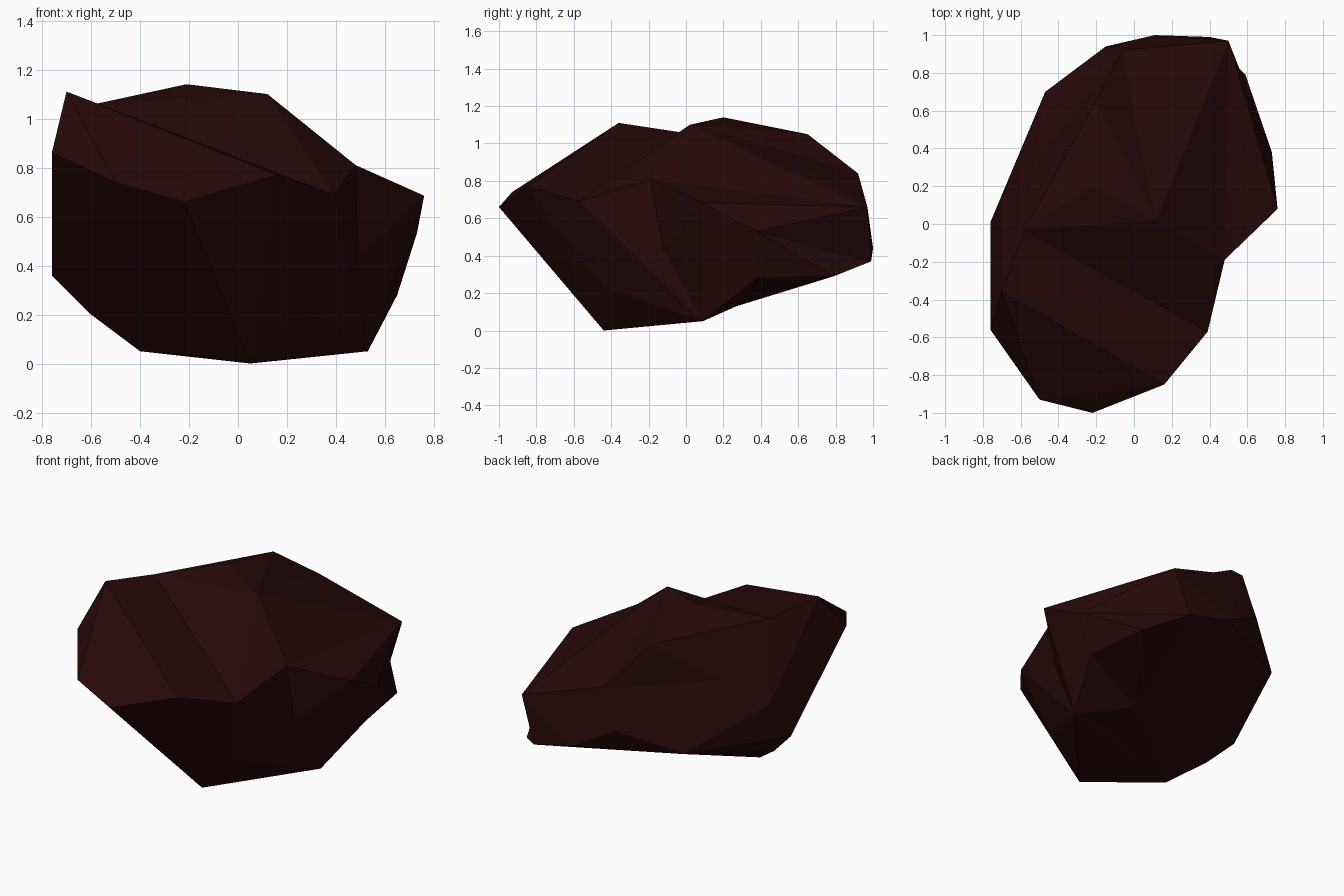
import bpy, bmesh
from mathutils import Vector

if "Cube" in bpy.data.objects:
    bpy.data.objects.remove(bpy.data.objects["Cube"])

# One dark red-brown stone colour
stone = bpy.data.materials.new("dark_red_brown_stone")
stone.diffuse_color = (0.021, 0.0026, 0.0026, 1)
stone.use_nodes = True
stone.node_tree.nodes["Principled BSDF"].inputs["Base Color"].default_value = stone.diffuse_color


def hull(name, points):
    """Flat-faced chunk of rock: convex hull of a few corner points."""
    bm = bmesh.new()
    for p in points:
        bm.verts.new(Vector(p))
    res = bmesh.ops.convex_hull(bm, input=bm.verts[:])
    junk = set(res["geom_interior"]) | set(res["geom_unused"])
    bmesh.ops.delete(bm, geom=[g for g in junk if isinstance(g, bmesh.types.BMVert)],
                     context='VERTS')
    bmesh.ops.recalc_face_normals(bm, faces=bm.faces[:])
    me = bpy.data.meshes.new(name)
    bm.to_mesh(me)
    bm.free()
    me.materials.append(stone)
    ob = bpy.data.objects.new(name, me)
    bpy.context.collection.objects.link(ob)
    return ob


# Corners shared between chunks
valley_left, valley_right = (-0.58, -0.03, 1.06), (0.39, -0.57, 0.69)
valley = [valley_left, valley_right]
crest, peak, back_ridge = (0.12, 0.02, 1.10), (-0.21, 0.20, 1.14), (-0.06, 0.92, 0.84)
shoulder = (0.48, -0.19, 0.81)
back_top, back_notch, back_low = (0.50, 0.97, 0.66), (0.40, 0.99, 0.37), (0.59, 0.79, 0.29)
left_side = [(-0.76, 0.01, 0.36), (-0.70, 0.14, 0.60)]
right_tip, right_mid, right_low = (0.76, 0.08, 0.685), (0.73, 0.38, 0.53), (0.65, 0.38, 0.28)
right_foot = (0.53, 0.09, 0.05)
foot = [(0.05, -0.44, 0.0), (-0.16, -0.35, 0.035), (-0.40, -0.19, 0.05),
        (-0.60, -0.05, 0.20)]
under = (0.22, 0.27, 0.13)
core = (0.15, 0.35, 0.4)

# Main body behind the valley
rock = hull("rock", valley + left_side + foot + [
    crest, shoulder, back_top, back_notch, under, peak, back_ridge,
    (-0.15, 0.94, 0.58), (0.11, 1.0, 0.44), (-0.47, 0.70, 0.43)])

chunks = [
    # Front lobe with the slanted ridge
    hull("front_lobe", valley + left_side + foot + [
        right_foot, (-0.70, -0.36, 1.11), (0.16, -0.85, 0.77), (-0.76, -0.56, 0.86),
        (-0.50, -0.93, 0.74), (-0.22, -1.0, 0.66), (0.27, -0.44, 0.23)]),
    # Hump on the top behind the peak
    hull("top_hump", [crest, peak, back_ridge, (-0.20, 0.65, 1.05), valley_left,
                      left_side[1], core]),
    # Right flank: valley end, front lower, rear upper and rear lower bulges
    hull("flank_valley", [shoulder, valley_right, right_foot, foot[0], core]),
    hull("flank_front", [shoulder, right_tip, right_mid, right_low, right_foot,
                         under, foot[0], core]),
    hull("flank_upper", [shoulder, right_tip, right_mid, back_top, back_notch,
                         under, core]),
    hull("flank_lower", [right_mid, right_low, back_low, back_notch, under, core]),
]

# Fuse the chunks into a single rock
for part in chunks:
    mod = rock.modifiers.new("fuse", 'BOOLEAN')
    mod.operation = 'UNION'
    mod.solver = 'EXACT'
    mod.object = part
dg = bpy.context.evaluated_depsgraph_get()
fused = bpy.data.meshes.new_from_object(rock.evaluated_get(dg))
rock.modifiers.clear()
rock.data = fused
for part in chunks:
    bpy.data.objects.remove(part)
for poly in rock.data.polygons:
    poly.use_smooth = False
